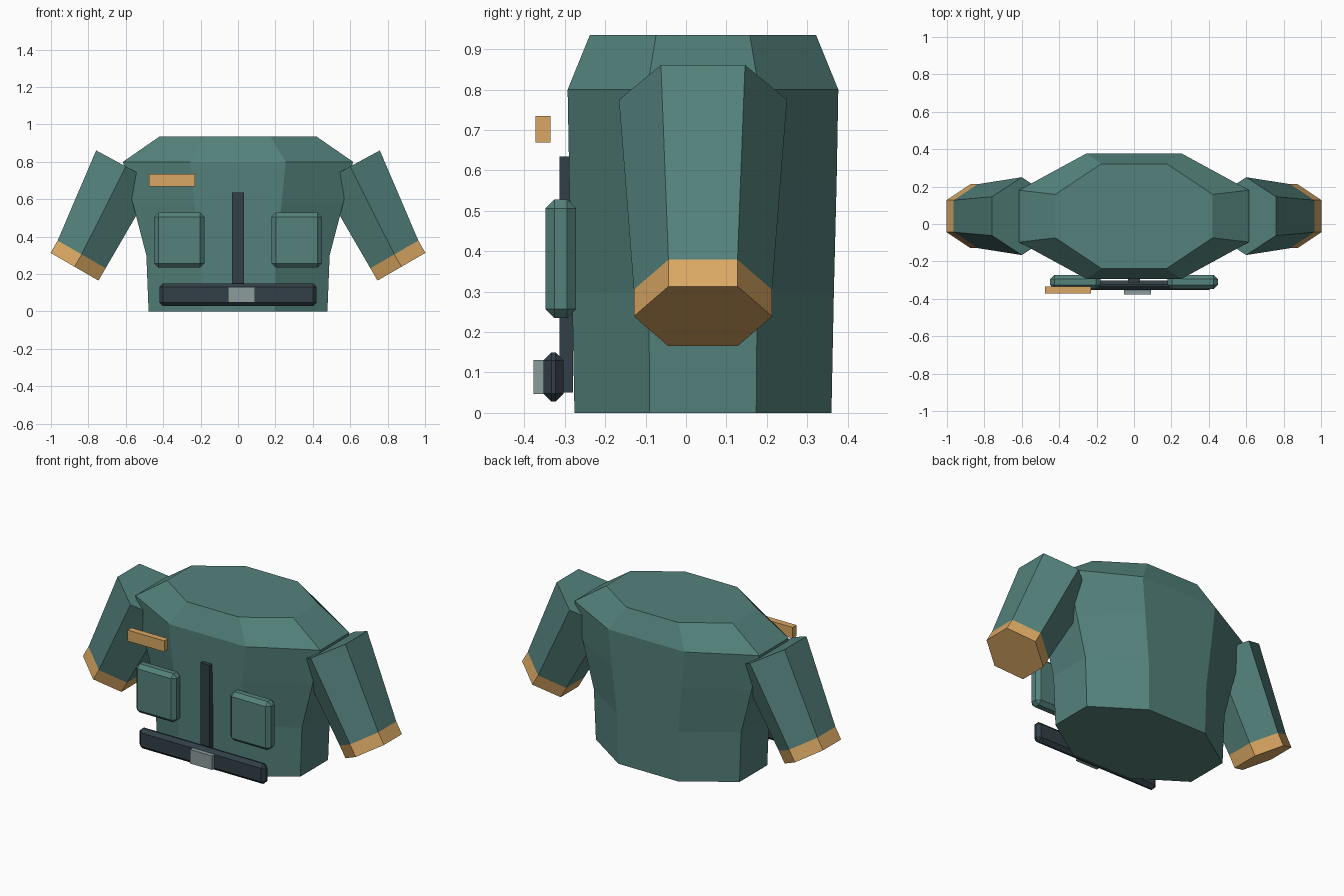
import bpy, bmesh, math
from mathutils import Vector

if "Cube" in bpy.data.objects:
    bpy.data.objects.remove(bpy.data.objects["Cube"])

YC = 0.042  # depth centre of torso and sleeves


def material(name, rgb):
    m = bpy.data.materials.new(name)
    m.diffuse_color = (*rgb, 1)
    m.use_nodes = True
    m.node_tree.nodes["Principled BSDF"].inputs["Base Color"].default_value = m.diffuse_color
    return m


GREEN = material("jacket green", (0.089, 0.223, 0.202))
TAN = material("tan trim", (0.70, 0.39, 0.125))
DARK = material("dark slate", (0.031, 0.05, 0.063))
GREY = material("buckle grey", (0.26, 0.335, 0.335))


def finish(name, bm, mat):
    bmesh.ops.recalc_face_normals(bm, faces=bm.faces)
    me = bpy.data.meshes.new(name)
    bm.to_mesh(me)
    bm.free()
    me.materials.append(mat)
    ob = bpy.data.objects.new(name, me)
    bpy.context.collection.objects.link(ob)
    return ob


def loft(name, rings, mat):
    """Skin closed rings of equal length and cap both ends."""
    bm = bmesh.new()
    loops = [[bm.verts.new(p) for p in r] for r in rings]
    n = len(loops[0])
    for a, b in zip(loops, loops[1:]):
        for i in range(n):
            j = (i + 1) % n
            bm.faces.new((a[i], a[j], b[j], b[i]))
    bm.faces.new(loops[0])
    bm.faces.new(loops[-1])
    return finish(name, bm, mat)


def box(name, lo, hi, mat, bevel=0):
    bm = bmesh.new()
    bmesh.ops.create_cube(bm, size=1)
    for v in bm.verts:
        v.co = Vector([(l + h) / 2 + c * (h - l) for l, h, c in zip(lo, hi, v.co)])
    ob = finish(name, bm, mat)
    if bevel:
        mod = ob.modifiers.new("bevel", "BEVEL")
        mod.width = bevel
        mod.segments = 1
    return ob


# Torso: stacked octagons (height, half width, half depth)
def octagon(z, hx, hy):
    r = 1 / math.cos(math.pi / 8)
    angles = [math.pi / 8 + i * math.pi / 4 for i in range(8)]
    return [(hx * r * math.cos(a), YC + hy * r * math.sin(a), z) for a in angles]


loft("torso", [octagon(*s) for s in (
    (0, 0.478, 0.318), (0.30, 0.49, 0.324), (0.58, 0.563, 0.331),
    (0.80, 0.615, 0.335), (0.935, 0.42, 0.28))], GREEN)


# Sleeves and cuffs: hexagons tilted about the depth axis
def hexagon(side, x, z, radius, tilt):
    pts = []
    for i in range(6):
        a = i * math.pi / 3
        u = radius * math.sin(a)
        pts.append((side * (x + u * math.cos(tilt)), YC + radius * math.cos(a),
                    z + u * math.sin(tilt)))
    return pts


for side, label in ((-1, "right"), (1, "left")):
    shoulder = hexagon(side, 0.60, 0.775, 0.208, math.radians(28.5))
    wrist = hexagon(side, 0.836, 0.305, 0.171, math.radians(30))
    opening = hexagon(side, 0.874, 0.239, 0.171, math.radians(30))
    loft(label + "_sleeve", [shoulder, wrist], GREEN)
    loft(label + "_cuff", [wrist, opening], TAN)
    # Chest pocket
    x0, x1 = sorted((side * 0.18, side * 0.448))
    box(label + "_pocket", (x0, -0.348, 0.235), (x1, -0.272, 0.528), GREEN, 0.022)

# Front closure, belt, buckle and chest tag
box("front_placket", (-0.031, -0.313, 0.05), (0.031, -0.28, 0.635), DARK)
box("belt", (-0.421, -0.353, 0.028), (0.421, -0.303, 0.15), DARK, 0.02)
box("buckle", (-0.054, -0.378, 0.047), (0.092, -0.33, 0.131), GREY)
box("chest_tag", (-0.475, -0.372, 0.669), (-0.23, -0.335, 0.735), TAN)
